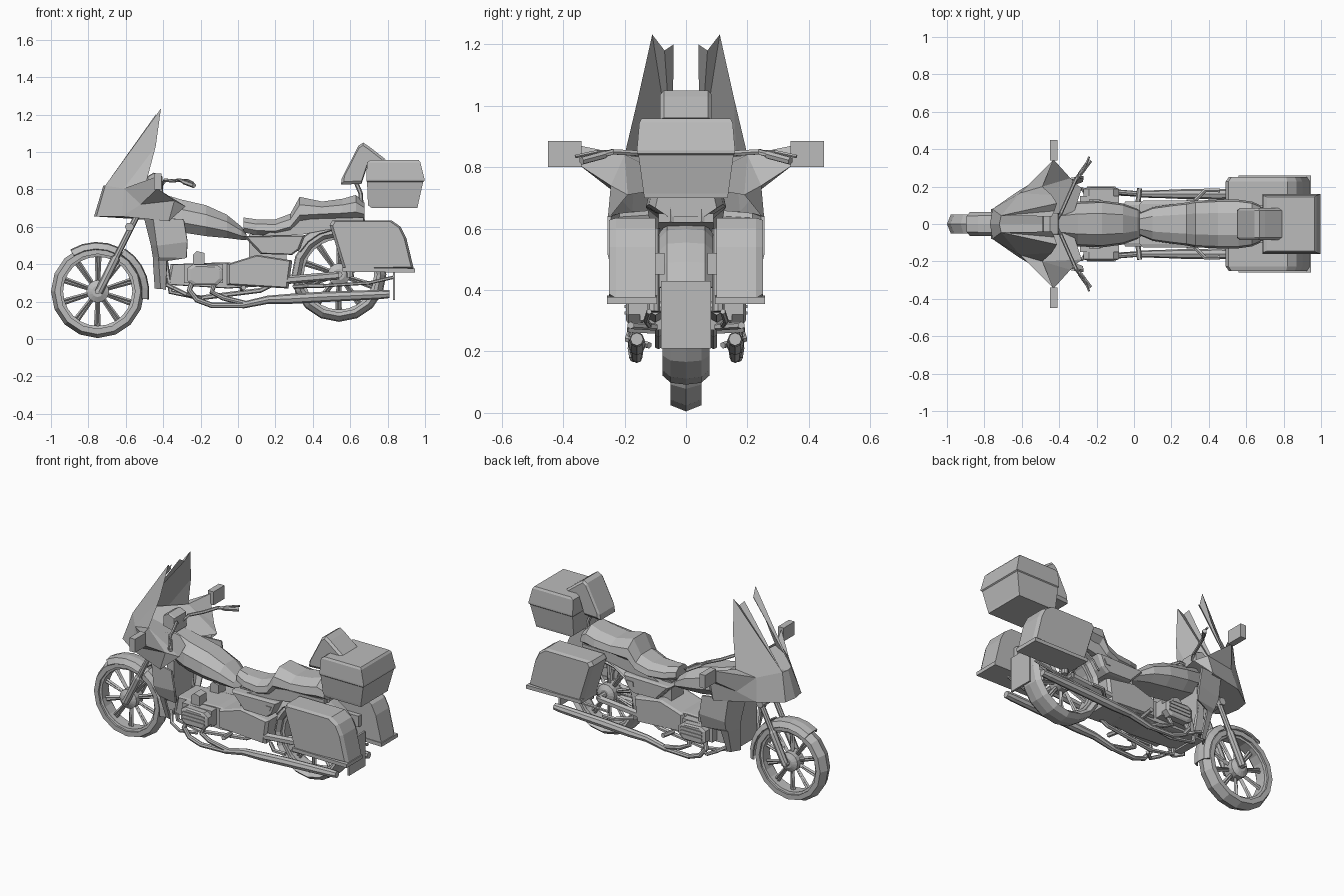
import bpy, bmesh, math
from mathutils import Vector

old = bpy.data.objects.get("Cube")
if old:
    bpy.data.objects.remove(old, do_unlink=True)

grey = bpy.data.materials.new("plain grey")
grey.use_nodes = True
COL = (0.5, 0.5, 0.5, 1)
grey.diffuse_color = COL
grey.node_tree.nodes["Principled BSDF"].inputs["Base Color"].default_value = COL


def finish(name, bm, mirror=False, thick=0):
    bmesh.ops.recalc_face_normals(bm, faces=bm.faces)
    me = bpy.data.meshes.new(name)
    bm.to_mesh(me)
    bm.free()
    me.materials.append(grey)
    ob = bpy.data.objects.new(name, me)
    bpy.context.collection.objects.link(ob)
    if mirror:
        m = ob.modifiers.new("mirror", 'MIRROR')
        m.use_axis = (False, True, False)
    if thick:
        s = ob.modifiers.new("thickness", 'SOLIDIFY')
        s.thickness = thick
        s.offset = 0
    return ob


def loft(name, rings, closed=True, loop=False, mirror=False, thick=0):
    """Skin a list of point rings."""
    bm = bmesh.new()
    vs = [[bm.verts.new(p) for p in r] for r in rings]
    n = len(rings[0])
    pairs = list(zip(vs, vs[1:])) + ([(vs[-1], vs[0])] if loop else [])
    for a, b in pairs:
        for i in range(n if closed else n - 1):
            j = (i + 1) % n
            bm.faces.new((a[i], a[j], b[j], b[i]))
    if closed and not loop:
        bm.faces.new(vs[0])
        bm.faces.new(vs[-1])
    return finish(name, bm, mirror, thick)


def slab(name, prof, y0, y1, inset=0.0):
    """Side profile pushed from y0 out to y1 with a chamfer, then mirrored."""
    cx = sum(p[0] for p in prof) / len(prof)
    cz = sum(p[1] for p in prof) / len(prof)

    def ring(y, k):
        return [(cx + (x - cx) * k, y, cz + (z - cz) * k) for x, z in prof]
    rings = [ring(y0, 1), ring(y1 - (y1 - y0) * 0.15, 1), ring(y1, 1 - inset)]
    return loft(name, rings, mirror=True)


def box(name, x0, x1, y0, y1, z0, z1):
    return slab(name, [(x0, z0), (x1, z0), (x1, z1), (x0, z1)], y0, y1)


def lathe(name, prof, cx, cz, segs=16):
    """Closed (radius, y) profile turned about an axle."""
    rings = []
    for i in range(segs):
        a = 2 * math.pi * i / segs
        rings.append([(cx + r * math.cos(a), w, cz + r * math.sin(a)) for r, w in prof])
    return loft(name, rings, loop=True)


def tube(name, pts, r, sides=8, mirror=True):
    pts = [Vector(p) for p in pts]
    rings = []
    for i, p in enumerate(pts):
        d = (pts[min(i + 1, len(pts) - 1)] - pts[max(i - 1, 0)]).normalized()
        ref = Vector((0, 1, 0)) if abs(d.y) < 0.8 else Vector((0, 0, 1))
        u = d.cross(ref).normalized()
        v = d.cross(u)
        rr = r[i] if isinstance(r, (list, tuple)) else r
        rings.append([p + rr * (u * math.cos(t) + v * math.sin(t))
                      for t in (2 * math.pi * k / sides for k in range(sides))])
    return loft(name, rings, mirror=mirror)


def body(name, sections):
    """Rounded hull from (x, half width, bottom, top) sections."""
    shape = [(.6, 0), (1, .3), (.92, .7), (.45, 1)]
    rings = []
    for x, w, b, t in sections:
        half = [(w * k, b + (t - b) * h) for k, h in shape]
        rings.append([(x, y, z) for y, z in half] + [(x, -y, z) for y, z in half[::-1]])
    return loft(name, rings)


# Wheels
def wheel(side, cx, cz, R, tread):
    half = [(R - d, w) for d, w in tread]
    lathe(side + "_tyre", [(r, -w) for r, w in half] + [(R, 0)] + half[::-1], cx, cz)
    lathe(side + "_rim", [(R - .065, -.035), (R - .045, -.04), (R - .045, .04), (R - .065, .035)], cx, cz, 24)
    lathe(side + "_hub", [(.001, -.05), (.03, -.05), (.06, -.035), (.06, .035), (.03, .05), (.001, .05)], cx, cz)
    for i in range(10):
        for off in (-.07, .07):
            a = 2 * math.pi * i / 10 + .3 + off
            b = a - off * .35
            tube(side + "_spoke", [(cx + .055 * math.cos(a), 0, cz + .055 * math.sin(a)),
                                   (cx + (R - .06) * math.cos(b), 0, cz + (R - .06) * math.sin(b))],
                 .009, 4, mirror=False)


def fender(name, cx, cz, r, w, a0, a1, n):
    rings = []
    for i in range(n + 1):
        a = math.radians(a0 + (a1 - a0) * i / n)
        rings.append([(cx + q * math.cos(a), y, cz + q * math.sin(a))
                      for q, y in ((r - .035, -w), (r - .005, -w * .7), (r, 0), (r - .005, w * .7), (r - .035, w))])
    loft(name, rings, closed=False, thick=.008)


wheel("front", -.75, .255, .25, [(.05, .05), (.02, .05)])
wheel("rear", .54, .345, .253, [(.05, .055), (.03, .077), (.006, .05)])
fender("front_fender", -.755, .25, .265, .06, 122, 62, 4)
fender("front_fender_tail", -.75, .25, .272, .055, 58, -8, 5)
fender("rear_fender", .54, .345, .275, .085, 150, 15, 8)
box("rear_mud_flap", .828, .84, 0, .082, .21, .43)

# Front fork
tube("fork_leg", [(-.745, .065, .25), (-.655, .065, .43), (-.65, .065, .44), (-.52, .065, .70)],
     [.022, .024, .016, .016])
tube("front_axle", [(-.75, -.08, .255), (-.75, .08, .255)], .015, mirror=False)
tube("fork_clamp", [(-.58, -.09, .60), (-.58, .09, .60)], .025, 6, mirror=False)

# Fairing shell with the two tall screen panels
P = dict(c0=(-.77, 0, .655), c1=(-.72, 0, .82), n0=(-.757, .08, .655), n1=(-.71, .045, .82),
         p1=(-.44, .04, 1.2), pn=(-.425, .07, 1.18), p2=(-.412, .11, 1.232), m=(-.61, .165, .805),
         q=(-.44, .155, 1.03), s1=(-.49, .20, .84), w1=(-.43, .345, .87), w2=(-.43, .345, .805),
         k=(-.52, .235, .72), s4=(-.62, .175, .655), s3=(-.37, .255, .63), e=(-.34, .245, .74),
         d=(-.28, .19, .71), c2=(-.34, 0, .74), cb=(-.4, 0, .64))
bm = bmesh.new()
V = {key: bm.verts.new(co) for key, co in P.items()}
for f in ("n1 p1 pn", "n1 pn p2", "n1 p2 q m", "m q s1", "c0 c1 n1 n0", "n0 n1 m s4", "s4 m k", "m s1 w1",
          "m w1 w2 k", "k w2 e", "k e s3 s4", "s1 w1 w2 e", "s1 e d", "c1 n1 m s1 d c2", "c0 n0 s4 s3 cb", "e s3 d"):
    bm.faces.new([V[i] for i in f.split()])
finish("fairing_shell", bm, mirror=True)
box("mirror", -.45, -.41, .34, .45, .80, .885)

# Lower leg shields
loft("leg_shield", [[(-.5, .1, .66), (-.45, .22, .65), (-.29, .25, .64)],
                    [(-.46, .1, .5), (-.43, .225, .5), (-.27, .25, .52)],
                    [(-.45, .1, .44), (-.42, .2, .44), (-.275, .23, .435)],
                    [(-.45, .1, .42), (-.42, .18, .42), (-.38, .19, .42)],
                    [(-.44, .08, .27), (-.41, .13, .27), (-.385, .13, .265)]],
     closed=False, mirror=True, thick=.012)
box("radiator", -.43, -.38, 0, .1, .28, .62)

# Instruments and handlebar
slab("instrument_pod", [(-.49, .8), (-.4, .78), (-.405, .87), (-.45, .89), (-.485, .87)], 0, .06, .1)
tube("handlebar", [(-.42, 0, .8), (-.39, .06, .85), (-.35, .15, .845), (-.31, .24, .85), (-.24, .33, .82)], .01, 6)
tube("grip", [(-.29, .265, .84), (-.235, .34, .82)], .013, 6)
tube("lever", [(-.33, .22, .85), (-.27, .29, .85), (-.24, .36, .835)], .006, 5)

# Tank, seat and side covers
body("fuel_tank", [(-.42, .09, .6, .78), (-.3, .12, .57, .745), (-.17, .125, .55, .715),
                   (-.06, .11, .54, .665), (.02, .08, .53, .60), (.045, .06, .53, .56)])
body("seat", [(.03, .06, .57, .65), (.1, .09, .555, .64), (.2, .105, .55, .64), (.28, .115, .57, .67),
              (.33, .125, .62, .76), (.45, .13, .64, .735), (.56, .13, .64, .75), (.63, .12, .64, .77),
              (.675, .1, .64, .73)])
slab("seat_base", [(.1, .54), (.35, .56), (.67, .62), (.67, .65), (.33, .64)], 0, .09)
slab("side_cover", [(.03, .55), (.36, .555), (.33, .48), (.29, .45), (.12, .455)], 0, .125, .1)
slab("cover_vent", [(.28, .495), (.31, .495), (.325, .525), (.285, .525)], .1, .13)

# Engine with opposed cylinders
slab("engine_block", [(-.38, .29), (-.05, .27), (.1, .28), (.1, .40), (-.08, .41), (-.36, .40)], 0, .1, .05)
slab("cylinder", [(-.29, .3), (-.08, .3), (-.08, .4), (-.29, .4)], .1, .15)
slab("valve_cover", [(-.27, .31), (-.24, .29), (-.11, .29), (-.08, .32), (-.08, .37), (-.11, .395), (-.24, .4), (-.27, .38)],
     .145, .195, .2)
for i in range(3):
    box("cooling_fin", -.25, -.1, .19, .2, .32 + i * .022, .33 + i * .022)
slab("intake", [(-.24, .4), (-.18, .4), (-.18, .46), (-.22, .47), (-.24, .45)], .06, .13)
slab("gearbox", [(-.06, .29), (.27, .27), (.29, .42), (.1, .45), (-.06, .40)], 0, .12, .08)
box("seat_post", .06, .26, 0, .06, .42, .56)
tube("frame_rail", [(-.4, .09, .5), (-.36, .09, .25), (-.2, .09, .22), (.12, .09, .26), (.2, .09, .3)], .013, 6)
tube("swing_arm", [(.08, .1, .3), (.54, .1, .34)], .022, 6)
tube("rear_shock", [(.6, .105, .33), (.58, .105, .6)], .02, 8)
tube("rear_axle", [(.54, -.11, .345), (.54, .11, .345)], .018, mirror=False)

# Exhausts and foot rests
tube("front_header", [(-.24, .15, .32), (-.26, .17, .26), (-.22, .175, .21), (-.14, .17, .18), (.04, .16, .18)], .015)
tube("rear_header", [(-.12, .15, .31), (-.14, .165, .25), (-.08, .17, .22), (.04, .16, .19)], .014)
tube("crash_bar", [(-.4, .1, .3), (-.34, .18, .27), (-.28, .19, .24), (-.2, .12, .22)], .011, 6)
tube("silencer", [(.02, .16, .18), (.16, .16, .21), (.28, .16, .215), (.45, .16, .225), (.76, .16, .238), (.81, .16, .24)],
     [.018, .022, .027, .028, .025, .021])
tube("passenger_rest", [(.3, .1, .28), (.38, .18, .285), (.46, .18, .285)], .012, 6)
tube("rider_peg", [(.02, .1, .27), (.03, .19, .275)], .014, 6)
tube("tail_bar", [(.46, .12, .285), (.7, .13, .30), (.83, .12, .33)], .009, 6)

# Saddlebags
slab("saddlebag", [(.49, .61), (.505, .635), (.82, .635), (.87, .6), (.9, .54), (.94, .375), (.565, .365)], .1, .25, .07)
slab("saddlebag_lip", [(.56, .36), (.945, .355), (.945, .378), (.56, .382)], .095, .258)
box("bag_mount", .55, .8, .07, .11, .45, .52)


# Top case and backrest
def rect(x0, x1, w, z):
    return [(x0, -w, z), (x1, -w, z), (x1, w, z), (x0, w, z)]


loft("top_case", [rect(.715, .96, .135, .70), rect(.695, .962, .138, .715), rect(.69, .99, .155, .84),
                  rect(.686, .997, .16, .845), rect(.686, .997, .16, .855), rect(.69, .975, .152, .945),
                  rect(.71, .965, .145, .958)])
slab("backrest", [(.55, .825), (.555, .86), (.645, 1.035), (.67, 1.05), (.7, 1.03), (.79, .96), (.7, .95), (.66, .83)],
     0, .085, .14)
tube("case_support", [(.63, .05, .84), (.655, .05, .78), (.667, .05, .62)], .012, 6)
